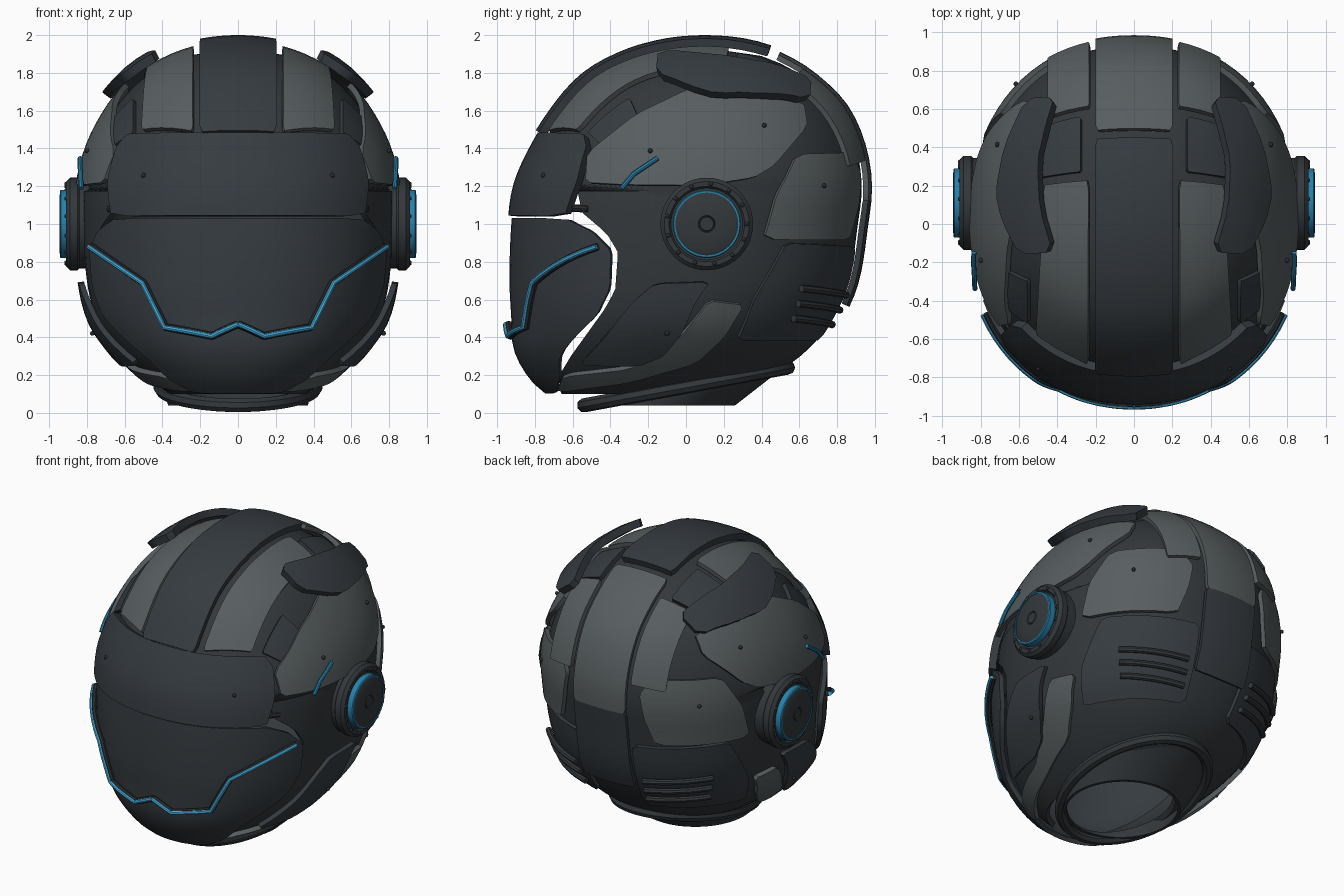
import bpy, bmesh, math
from mathutils import Vector

if "Cube" in bpy.data.objects:
    bpy.data.objects.remove(bpy.data.objects["Cube"])


def material(name, rgb):
    m = bpy.data.materials.new(name)
    m.use_nodes = True
    m.diffuse_color = (*rgb, 1)
    bsdf = m.node_tree.nodes["Principled BSDF"]
    bsdf.inputs["Base Color"].default_value = (*rgb, 1)
    bsdf.inputs["Roughness"].default_value = 0.6
    return m


SHELL = material("charcoal shell", (.033, .039, .044))
DARK = material("dark slate panel", (.036, .044, .052))
LIGHT = material("grey panel", (.096, .112, .117))
BLACK = material("black trim", (.022, .025, .028))
BLUE = material("blue ring", (.02, .22, .41))
GLOW = material("bright blue light", (.06, .42, .72))
made = []

# Skull form: height, half width, front y, back y
FORM = [(.1, .36, -.68, .22), (.2, .50, -.80, .46), (.35, .65, -.88, .66),
        (.5, .75, -.89, .77), (.7, .80, -.90, .86), (1, .82, -.89, .91),
        (1.2, .815, -.86, .93), (1.4, .765, -.77, .90), (1.6, .66, -.64, .81),
        (1.75, .53, -.50, .66), (1.85, .37, -.32, .50), (1.91, .2, -.12, .32),
        (1.93, .02, .08, .12)]
KEYS = [(z, (w * w, ((b - f) / 2) ** 2, (f + b) / 2)) for z, w, f, b in FORM]
EDGE = [(.1, -.66), (.2, -.67), (.3, -.61), (.55, -.43), (.65, -.375),
        (.85, -.36), (.95, -.42), (1.06, -.55), (1.2, -.58)]
POWER = 2.2


def section(z):
    """Half width, half length and centre y of the form at a height."""
    z = min(max(z, KEYS[0][0]), KEYS[-1][0])
    i = max(k for k in range(len(KEYS) - 1) if KEYS[k][0] <= z)

    def slope(k, c):
        a, b = KEYS[max(k - 1, 0)], KEYS[min(k + 1, len(KEYS) - 1)]
        return (b[1][c] - a[1][c]) / (b[0] - a[0])
    (z0, p), (z1, q) = KEYS[i], KEYS[i + 1]
    h = z1 - z0
    t = (z - z0) / h
    out = []
    for c in range(3):
        out.append(p[c] * (1 + 2 * t) * (1 - t) ** 2 + h * slope(i, c) * t * (1 - t) ** 2
                   + q[c] * t * t * (3 - 2 * t) + h * slope(i + 1, c) * t * t * (t - 1))
    return math.sqrt(max(out[0], 1e-4)), math.sqrt(max(out[1], 1e-4)), out[2]


def field(p):
    w, l, c = section(p.z)
    extra = max(0, p.z - KEYS[-1][0], KEYS[0][0] - p.z)
    return abs(p.x / w) ** POWER + abs((p.y - c) / l) ** POWER - 1 + 1e4 * extra


def normal(p):
    e = .01
    if p.z > 1.9:
        return Vector((p.x * .75, (p.y - .1) * .5, 1)).normalized()
    q = Vector((p.x, p.y, max(p.z, .13)))
    g = Vector([field(q + d) - field(q - d) for d in
                (Vector((e, 0, 0)), Vector((0, e, 0)), Vector((0, 0, e)))])
    return g.normalized()


def opening(z):
    """Front limit of the hollow shell, leaving the face open."""
    if z > 1.2:
        return -9
    for (a, f), (b, g) in zip(EDGE, EDGE[1:]):
        if z <= b:
            return f + (g - f) * (z - a) / (b - a)


def place(mode, u, v, off):
    """Lay flat coordinates on the form: side, front, top, ring, arc or shell."""
    if mode == "shell":
        w, l, c = section(v)
        k = min(1, max(-1, (opening(v) - c) / l))
        k = math.copysign(abs(k) ** (POWER / 2), k)
        a = u * math.acos(k)
        s, d = math.sin(a), math.cos(a)
        p = Vector((math.copysign(w * abs(s) ** (2 / POWER), s),
                    c + math.copysign(l * abs(d) ** (2 / POWER), d), v))
        return p + normal(p) * off
    a = math.radians(u if mode == "ring" else v)
    start, ray = {
        "side": ((0, u, v), (1, 0, 0)),
        "front": ((u, 0, v), (0, -1, 0)),
        "top": ((u, v, 1), (0, 0, 1)),
        "ring": ((0, 0, v), (math.sin(a), -math.cos(a), 0)),
        "arc": ((u, 0, 1), (0, -math.cos(a), math.sin(a)))}[mode]
    start, ray = Vector(start), Vector(ray)
    lo, hi = 0, 1.5
    for _ in range(22):
        mid = (lo + hi) / 2
        if field(start + ray * mid) < 0:
            lo = mid
        else:
            hi = mid
    p = start + ray * lo
    return p + normal(p) * off


def finish(name, bm, mat):
    bmesh.ops.recalc_face_normals(bm, faces=bm.faces)
    me = bpy.data.meshes.new(name)
    bm.to_mesh(me)
    bm.free()
    me.materials.append(mat)
    ob = bpy.data.objects.new(name, me)
    bpy.context.collection.objects.link(ob)
    made.append(ob)


STEP = {"ring": (4, .05), "arc": (.05, 4), "shell": (1 / 26, .04)}


def panel(name, mode, outline, mat, off=.03, thick=.03, side=1, cut=.12):
    """Curved plate: flat outline, gridded, thickened, laid on the form."""
    pts = [Vector(p) for p in outline]
    if cut:
        pts = [q for i, p in enumerate(pts) for q in
               (p.lerp(pts[i - 1], cut), p.lerp(pts[(i + 1) % len(pts)], cut))]
    bm = bmesh.new()
    bm.faces.new([bm.verts.new((p.x, p.y, 0)) for p in pts])
    for ax, step in enumerate(STEP.get(mode, (.05, .05))):
        lo, hi = min(p[ax] for p in pts), max(p[ax] for p in pts)
        n = max(1, round((hi - lo) / step))
        for i in range(1, n):
            co, no = [0, 0, 0], [0, 0, 0]
            co[ax], no[ax] = lo + (hi - lo) * i / n, 1
            bmesh.ops.bisect_plane(bm, geom=bm.verts[:] + bm.edges[:] + bm.faces[:],
                                   dist=1e-5, plane_co=co, plane_no=no)
    new = bmesh.ops.extrude_face_region(bm, geom=bm.faces[:], use_keep_orig=True)["geom"]
    for v in new:
        if isinstance(v, bmesh.types.BMVert):
            v.co.z = 1
    for v in bm.verts:
        p = place(mode, v.co.x, v.co.y, off - thick * (1 - v.co.z))
        v.co = (p.x * side, p.y, p.z)
    finish(name, bm, mat)


def pair(name, *args, **kw):
    for label, s in (("left_", 1), ("right_", -1)):
        panel(label + name, *args, side=s, **kw)


def tube(name, pts, r, mat, closed=False):
    cu = bpy.data.curves.new(name, "CURVE")
    cu.dimensions = "3D"
    cu.bevel_depth, cu.bevel_resolution, cu.use_fill_caps = r, 2, True
    sp = cu.splines.new("POLY")
    sp.points.add(len(pts) - 1)
    for q, p in zip(sp.points, pts):
        q.co = (*p, 1)
    sp.use_cyclic_u = closed
    tmp = bpy.data.objects.new(name + "_path", cu)
    bpy.context.collection.objects.link(tmp)
    dg = bpy.context.evaluated_depsgraph_get()
    bm = bmesh.new()
    me = bpy.data.meshes.new_from_object(tmp.evaluated_get(dg))
    bm.from_mesh(me)
    bpy.data.objects.remove(tmp)
    bpy.data.meshes.remove(me)
    finish(name, bm, mat)


def trace(mode, path, off, side=1, n=8):
    flat = [Vector(a).lerp(Vector(b), i / n) for a, b in zip(path, path[1:]) for i in range(n)]
    pts = [place(mode, *p, off) for p in flat + [Vector(path[-1])]]
    return [(p.x * side, p.y, p.z) for p in pts]


def lathe(name, profile, mat, side):
    bm = bmesh.new()
    vs = [bm.verts.new((x * side, .11 + r, 1)) for r, x in profile]
    es = [bm.edges.new(e) for e in zip(vs, vs[1:])]
    bmesh.ops.spin(bm, geom=vs + es, cent=(0, .11, 1), axis=(1, 0, 0),
                   angle=math.tau, steps=48)
    bmesh.ops.remove_doubles(bm, verts=bm.verts, dist=1e-4)
    finish(name, bm, mat)


def studs(name, pts, r, mat):
    bm = bmesh.new()
    for p in pts:
        g = bmesh.ops.create_icosphere(bm, subdivisions=2, radius=r)
        bmesh.ops.translate(bm, verts=g["verts"], vec=p)
    finish(name, bm, mat)


def mirrored(half):
    return half + [(-u, v) for u, v in reversed(half)]


def strip(x0, x1, a0, a1):
    return [(x0, a0), (x1, a0), (x1, a1), (x0, a1)]


# Hollow shell, brow visor and face mask
panel("shell", "shell", strip(-1, 1, .1, 1.93), SHELL, off=0, thick=.035, cut=0)
panel("brow_visor", "ring", mirrored([(47, 1.455), (50.5, 1.39), (50, 1.22), (46, 1.04)]),
      DARK, off=.055, thick=.05, cut=.08)
panel("face_mask", "ring", mirrored([(45, 1.03), (56, .96), (63, .86), (62, .66),
      (56, .52), (36, .32), (28, .2), (18, .13)]), DARK, off=.035)

# Crown ridge and strips running front to back
panel("crown_ridge", "arc", strip(-.19, .19, 32, 116), DARK, off=.07, thick=.045, cut=.03)
panel("rear_ridge", "arc", strip(-.19, .19, 119, 172), LIGHT, off=.055, cut=.03)
panel("lower_rear_ridge", "arc", strip(-.19, .19, 172, 207), DARK, off=.055, cut=.03)
pair("crown_strip", "arc", [(.23, 34), (.49, 41), (.45, 104), (.23, 104)], LIGHT, off=.04, cut=.03)
pair("crown_block", "arc", strip(.27, .48, 107, 125), DARK, off=.03, cut=.04)
pair("rear_strip", "arc", strip(.22, .42, 127, 160), LIGHT, off=.06, cut=.03)
pair("temple_panel", "arc", strip(.54, .67, 43, 66), DARK, off=.025, cut=.04)

# Side plates
pair("top_flare", "top", [(.64, .16), (.6, .38), (.5, .6), (.37, .61), (.41, .47), (.45, .31),
     (.44, .08), (.38, -.13), (.53, -.14), (.61, .02)], DARK, off=.105, thick=.05, cut=.2)
pair("temple_plate", "side", [(-.51, 1.21), (-.5, 1.36), (-.25, 1.56), (0, 1.68), (.15, 1.72),
     (.6, 1.62), (.62, 1.5), (.45, 1.3), (.35, 1.24), (.1, 1.2), (-.3, 1.2)], LIGHT, off=.045)
pair("rear_ear_plate", "ring", [(118, .92), (122, 1.15), (131, 1.36), (158, 1.37), (163, 1.27),
     (161, 1.1), (157, .92)], LIGHT, off=.04, cut=.1)
pair("cheek_plate", "side", [(-.55, .28), (-.42, .42), (-.27, .6), (-.16, .69), (.12, .7),
     (.05, .6), (-.02, .45), (-.12, .33), (-.25, .28)], DARK, off=.05)
pair("jaw_plate", "side", [(-.67, .13), (-.64, .21), (-.3, .25), (-.12, .34), (0, .45), (.12, .6),
     (.3, .58), (.2, .42), (.05, .28), (-.3, .18)], LIGHT, off=.03)
pair("rear_jaw_plate", "ring", [(113, .4), (116, .6), (127, .9), (167, .88), (166, .4)],
     DARK, off=.025, cut=.05)

# Mirrored trim, ribs and ear discs
line = [(0, .47), (.13, .41), (.36, .46), (.47, .69), (.73, .88)]
turn = [math.tau * i / 64 for i in range(64)]
for label, s in (("left_", 1), ("right_", -1)):
    tube(label + "mask_trim", trace("front", line, .05, s), .02, BLACK)
    tube(label + "mask_light", trace("front", line, .066, s), .013, GLOW)
    tube(label + "temple_light", trace("side", [(-.32, 1.18), (-.26, 1.25), (-.14, 1.33)], .065, s),
         .013, BLUE)
    tube(label + "brow_hinge", trace("ring", [(40, 1.09), (53, 1.08)], -.01, s), .02, BLACK)
    for i in range(3):
        z = .67 - .075 * i
        tube(f"{label}rear_rib_{i + 1}", trace("ring", [(134, z), (163, z - .03)], .045, s), .02, SHELL)
    lathe(label + "ear_housing", [(.25, .68), (.25, .74), (.235, .76), (.235, .84), (.245, .85),
          (.245, .89), (.225, .91), (.2, .91), (.19, .895), (0, .895)], SHELL, s)
    lathe(label + "ear_light", [(.18, .9), (.18, .937), (.175, .943), (.166, .943), (.166, .9)],
          BLUE, s)
    lathe(label + "ear_cap", [(.166, .88), (.166, .938), (.155, .945), (.045, .945), (.04, .938),
          (.035, .945), (0, .945)], SHELL, s)
    studs(label + "ear_bolts", [(.908 * s, .11 + .213 * math.cos(a), 1 + .213 * math.sin(a))
          for a in turn[::5]], .012, BLACK)
    spots = [place("side", *p) for p in ((.4, 1.5, .05), (-.18, 1.37, .05), (.7, 1.2, .045),
                                         (-.1, .45, .055))]
    spots.append(place("front", .47, 1.24, .055))
    studs(label + "plate_studs", [(p.x * s, p.y, p.z) for p in spots], .013, BLACK)

# Neck ring and collar
tube("neck_ring", [(.41 * math.sin(a), .54 * math.cos(a), .14 + .1 * math.cos(a)) for a in turn],
     .038, SHELL, closed=True)
bm = bmesh.new()
loops = []
for w, l, c, z, tilt in ((.4, .53, 0, .15, .1), (.37, .38, -.12, .04, 0),
                         (.35, .36, -.12, .04, 0), (.37, .5, 0, .17, .1)):
    loops.append([bm.verts.new((w * math.sin(a), c + l * math.cos(a), z + tilt * math.cos(a)))
                  for a in turn])
for k in range(4):
    a, b = loops[k], loops[(k + 1) % 4]
    for i in range(64):
        bm.faces.new((a[i - 1], a[i], b[i], b[i - 1]))
finish("neck_collar", bm, SHELL)

# Smooth curved faces, keep plate rims crisp
bpy.ops.object.select_all(action="DESELECT")
for ob in made:
    ob.select_set(True)
bpy.context.view_layer.objects.active = made[0]
bpy.ops.object.shade_smooth_by_angle(angle=math.radians(35))
